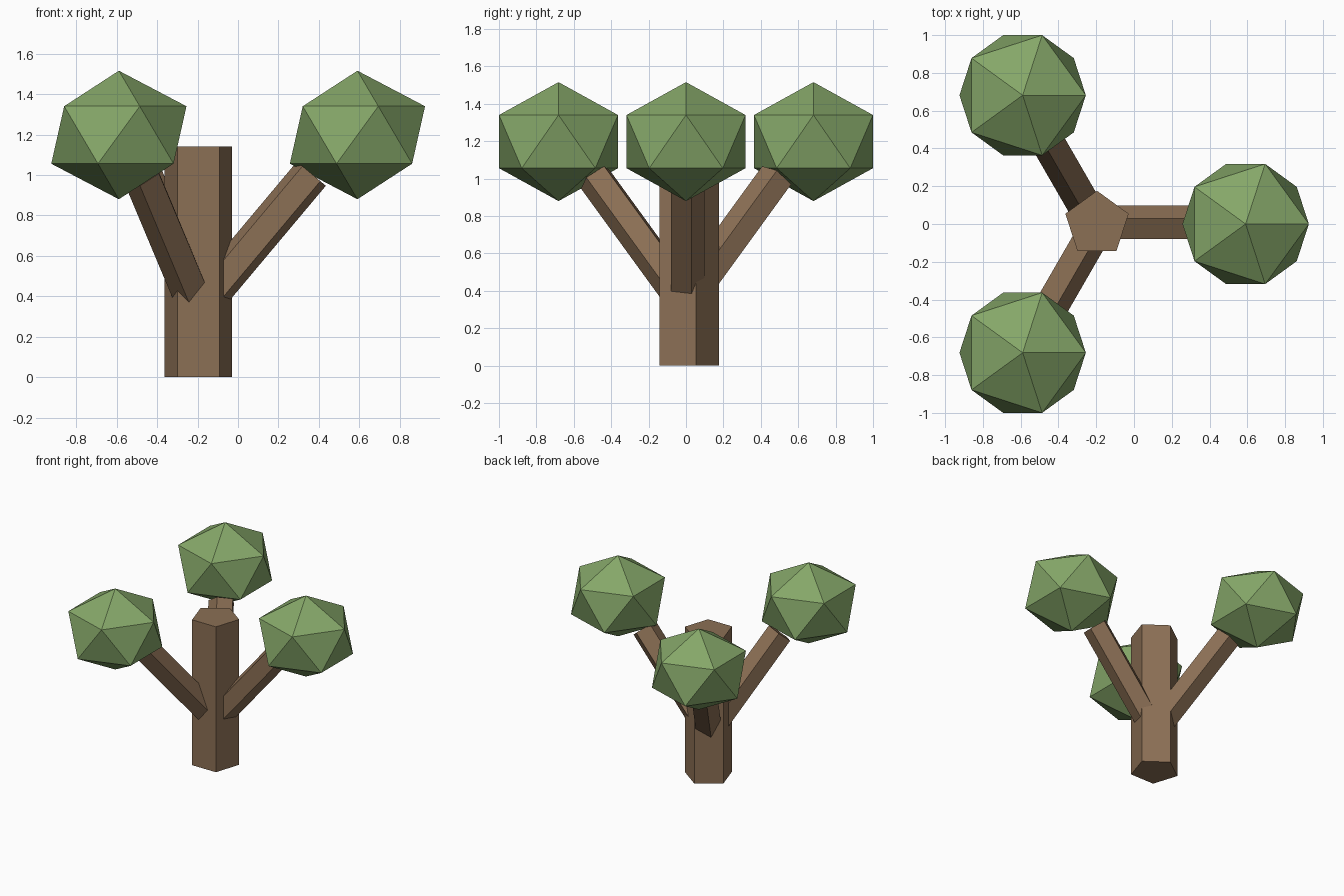
import bpy
import math
from mathutils import Matrix, Vector

cube = bpy.data.objects.get("Cube")
if cube:
    bpy.data.objects.remove(cube, do_unlink=True)


def make_material(name, color):
    mat = bpy.data.materials.new(name)
    mat.use_nodes = True
    mat.diffuse_color = color
    mat.node_tree.nodes["Principled BSDF"].inputs["Base Color"].default_value = color
    return mat


bark = make_material("brown bark", (0.26, 0.16, 0.09, 1))
leaf = make_material("green leaves", (0.235, 0.385, 0.14, 1))

AXIS = Vector((-0.196, 0, 0))      # trunk centre line
TILT = math.radians(40)            # branch lean from vertical
BRANCH_BASE = 0.34
BRANCH_LENGTH = 0.87
CROWN_REACH = 0.787
CROWN_HEIGHT = 1.198


def finish(name, mat):
    obj = bpy.context.object
    obj.name = name
    obj.data.materials.append(mat)
    return obj


def pentagon_post(name, radius, length, matrix):
    """Five-sided post whose base sits at the origin of the matrix."""
    bpy.ops.mesh.primitive_cylinder_add(vertices=5, radius=radius, depth=length)
    obj = finish(name, bark)
    obj.data.transform(Matrix.Translation((0, 0, length / 2)))
    obj.matrix_world = matrix


# Trunk
pentagon_post("trunk", 0.176, 1.142, Matrix.Translation(AXIS))

# Three branches, each carrying a faceted crown
for i, label in enumerate(("left", "back_right", "front_right")):
    turn = Matrix.Rotation(math.radians(120 * i), 4, "Z")
    base = Matrix.Translation(AXIS + Vector((0, 0, BRANCH_BASE)))
    lean = Matrix.Rotation(TILT, 4, "Y")
    pentagon_post(label + "_branch", 0.098, BRANCH_LENGTH, base @ turn @ lean)

    center = AXIS + turn @ Vector((CROWN_REACH, 0, CROWN_HEIGHT))
    bpy.ops.mesh.primitive_ico_sphere_add(subdivisions=1, radius=0.374, location=center)
    crown = finish(label + "_crown", leaf)
    crown.scale = (1, 1, 0.85)
